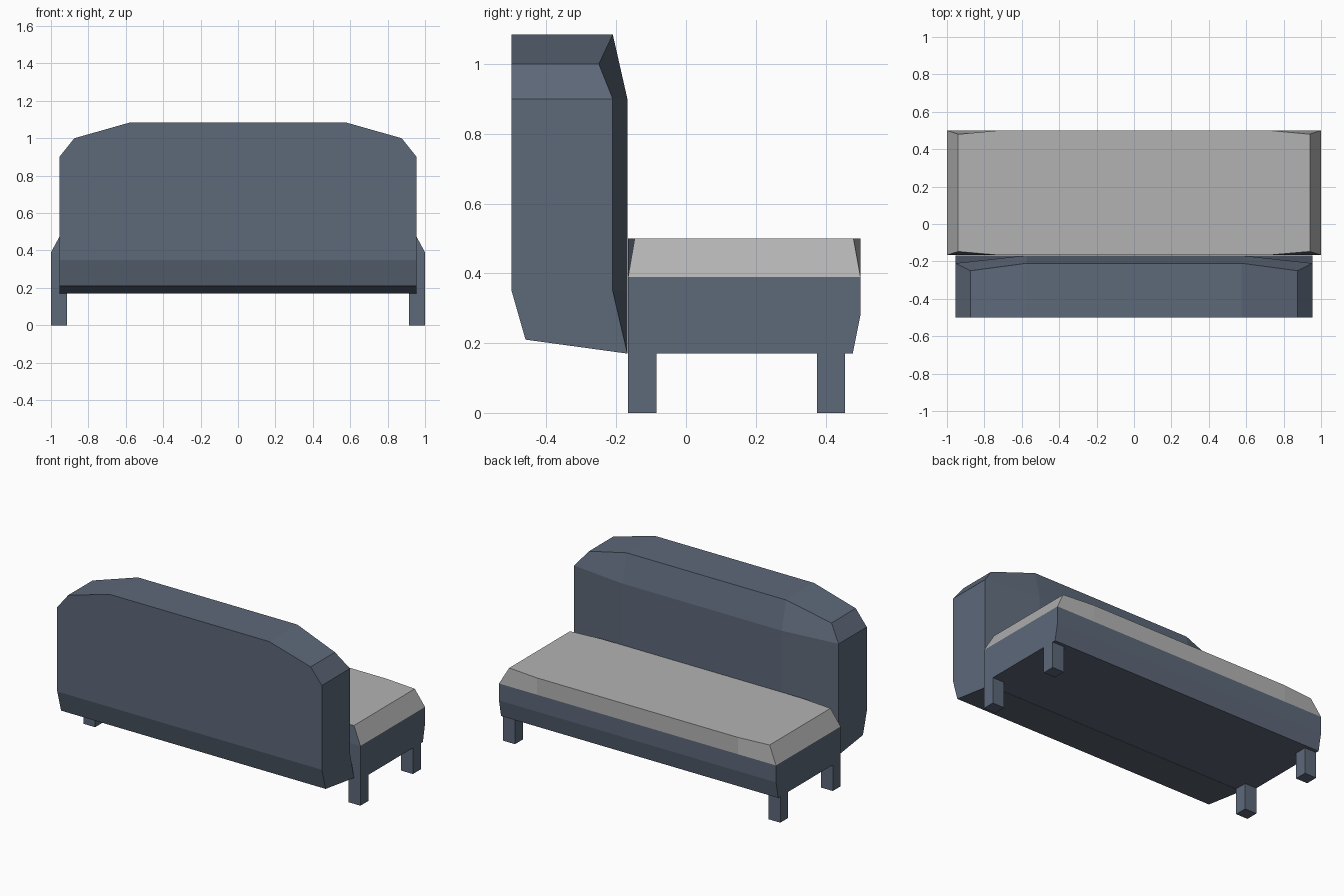
import bpy, bmesh

if "Cube" in bpy.data.objects:
    bpy.data.objects.remove(bpy.data.objects["Cube"])


def material(name, color):
    m = bpy.data.materials.new(name)
    m.diffuse_color = (*color, 1)
    m.use_nodes = True
    m.node_tree.nodes["Principled BSDF"].inputs["Base Color"].default_value = m.diffuse_color
    return m


BLUE = material("slate blue", (0.110, 0.140, 0.191))
GREY = material("cushion grey", (0.45, 0.45, 0.45))


def finish(name, bm, rule=None):
    bmesh.ops.recalc_face_normals(bm, faces=bm.faces)
    bm.normal_update()
    if rule:
        for f in bm.faces:
            f.material_index = 1 if rule(f) else 0
    mesh = bpy.data.meshes.new(name)
    bm.to_mesh(mesh)
    bm.free()
    mesh.materials.append(BLUE)
    mesh.materials.append(GREY)
    obj = bpy.data.objects.new(name, mesh)
    bpy.context.collection.objects.link(obj)
    return obj


def padded_body(name, mid_x, mid, end, rule=None):
    """Loft a middle section (y, z) to softened end rings (x, y, z) on both sides."""
    bm = bmesh.new()
    rings = []
    for pts in ([(-x, y, z) for x, y, z in end],
                [(-mid_x, y, z) for y, z in mid],
                [(mid_x, y, z) for y, z in mid],
                end):
        rings.append([bm.verts.new(p) for p in pts])
    n = len(mid)
    for a, b in zip(rings, rings[1:]):
        for i in range(n):
            j = (i + 1) % n
            bm.faces.new((a[i], a[j], b[j], b[i]))
    # each end: a sloped upper facet and a flat side
    for r in (rings[0], rings[-1]):
        bm.faces.new((r[0], r[1], r[2], r[-1]))
        bm.faces.new(r[2:])
    return finish(name, bm, rule)


# backrest with clipped shoulders and bevelled cushion side
padded_body(
    "backrest", 0.575,
    [(-0.5, 1.085), (-0.21, 1.085), (-0.168, 0.9), (-0.168, 0.35),
     (-0.168, 0.17), (-0.46, 0.21), (-0.5, 0.35), (-0.5, 0.9)],
    [(0.875, -0.5, 1.0), (0.875, -0.25, 1.0), (0.955, -0.21, 0.9),
     (0.955, -0.21, 0.35), (0.955, -0.168, 0.17), (0.955, -0.46, 0.21),
     (0.955, -0.5, 0.35), (0.955, -0.5, 0.9)])

# seat: grey upper faces, except those facing the backrest
padded_body(
    "seat", 0.725,
    [(-0.166, 0.5), (0.5, 0.5), (0.5, 0.39), (0.5, 0.28),
     (0.478, 0.17), (-0.166, 0.17), (-0.166, 0.39)],
    [(0.94, -0.147, 0.5), (0.94, 0.48, 0.5), (1.0, 0.5, 0.39),
     (1.0, 0.5, 0.28), (1.0, 0.478, 0.17), (1.0, -0.166, 0.17),
     (1.0, -0.166, 0.39)],
    lambda f: f.calc_center_median().z > 0.395 and f.normal.y > -0.5)

# four square legs
for side, sx in (("left", -1), ("right", 1)):
    for place, y0 in (("front", -0.166), ("back", 0.375)):
        bm = bmesh.new()
        bmesh.ops.create_cube(bm, size=1)
        for v in bm.verts:
            v.co.x = sx * 0.9575 + v.co.x * 0.085
            v.co.y = y0 + (v.co.y + 0.5) * 0.081
            v.co.z = (v.co.z + 0.5) * 0.175
        finish(f"{place}_{side}_leg", bm)
